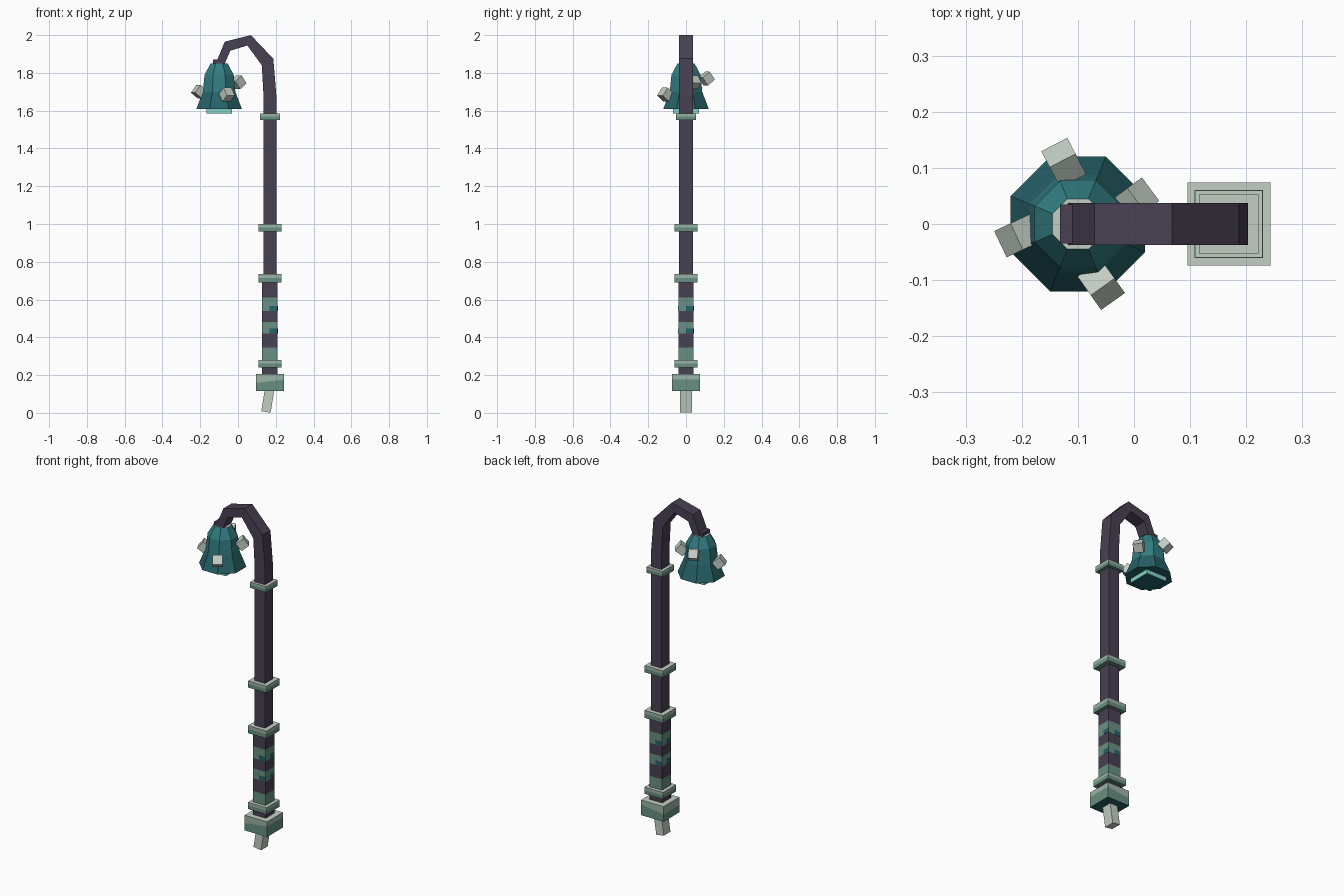
import bpy, bmesh
from math import radians, cos, sin, pi
from mathutils import Matrix, Vector

if "Cube" in bpy.data.objects:
    bpy.data.objects.remove(bpy.data.objects["Cube"])


def material(name, rgb):
    lin = [((c / 255 + 0.055) / 1.055) ** 2.4 for c in rgb] + [1.0]
    m = bpy.data.materials.new(name)
    m.diffuse_color = lin
    m.use_nodes = True
    m.node_tree.nodes["Principled BSDF"].inputs["Base Color"].default_value = lin
    return m


PLUM = material("dark plum", (72, 64, 82))
PALE = material("pale stone", (196, 207, 196))
SAGE = material("sage", (156, 180, 166))
GREEN = material("weathered green", (104, 144, 131))
TEAL = material("teal", (50, 125, 130))
DEEP = material("deep teal", (38, 98, 104))
GLOW = material("lamp glow", (130, 212, 202))


def finish(name, bm, mats, rule=None):
    bmesh.ops.recalc_face_normals(bm, faces=bm.faces[:])
    bm.normal_update()
    if rule:
        for f in bm.faces:
            f.material_index = rule(f.calc_center_median(), f.normal)
    me = bpy.data.meshes.new(name)
    bm.to_mesh(me)
    bm.free()
    for m in mats:
        me.materials.append(m)
    ob = bpy.data.objects.new(name, me)
    bpy.context.collection.objects.link(ob)
    return ob


def box(name, center, size, mats, rot=Matrix(), cuts=(), rule=None):
    """Box with optional cutting planes given as (height, slope along x)."""
    bm = bmesh.new()
    mat = Matrix.Translation(center) @ rot @ Matrix.Diagonal((*size, 1))
    bmesh.ops.create_cube(bm, size=1, matrix=mat)
    for z, slope in cuts:
        bmesh.ops.bisect_plane(bm, geom=bm.verts[:] + bm.edges[:] + bm.faces[:],
                               plane_co=(center[0], center[1], z),
                               plane_no=(-slope, 0, 1))
    return finish(name, bm, mats, rule)


def extrude_outline(name, outer, inner, half, mat):
    """Strip between two xz paths, given thickness along y."""
    bm = bmesh.new()
    rings = []
    for (ax, az), (bx, bz) in zip(outer, inner):
        rings.append([bm.verts.new(p) for p in
                      ((ax, -half, az), (ax, half, az), (bx, half, bz), (bx, -half, bz))])
    for r, s in zip(rings, rings[1:]):
        for i in range(4):
            j = (i + 1) % 4
            bm.faces.new((r[i], r[j], s[j], s[i]))
    bm.faces.new(rings[0])
    bm.faces.new(rings[-1])
    return finish(name, bm, [mat])


POLE_X = 0.169
BELL_X = -0.10

# Upper pole and hooked arm
extrude_outline(
    "pole_and_hook",
    [(0.203, 0.70), (0.203, 1.68), (0.187, 1.875), (0.068, 2.0), (-0.07, 1.965), (-0.12, 1.845)],
    [(0.135, 0.70), (0.135, 1.68), (0.126, 1.84), (0.05, 1.945), (-0.04, 1.918), (-0.072, 1.845)],
    0.037, PLUM)
box("hook_end", (-0.104, 0, 1.855), (0.056, 0.07, 0.03), [PLUM])

# Banded grip
bands = [(0.28, 0.345), (0.42, 0.48), (0.54, 0.61)]
box("grip", (POLE_X, 0, 0.455), (0.082, 0.082, 0.53), [PLUM, GREEN],
    cuts=[(z, 0) for band in bands for z in band],
    rule=lambda c, n: int(any(lo < c.z < hi for lo, hi in bands)))

# Dark worn corners on the grip bands, one on each side of the grip
for k in range(4):
    turn = Matrix.Rotation(k * pi / 2, 4, "Z")
    for i, (lo, hi) in enumerate(bands[1:]):
        offset = turn @ Vector((0.02, -0.041, 0))
        box(f"band_shade_{k}_{i}", (POLE_X + offset.x, offset.y, lo + 0.013),
            (0.042, 0.002, 0.026), [DEEP], rot=turn)

# Collars around the pole
for i, (lo, hi, half) in enumerate([(0.24, 0.28, 0.061), (0.69, 0.735, 0.061),
                                    (0.96, 1.0, 0.06), (1.55, 1.585, 0.053)]):
    split = lo + 0.55 * (hi - lo)
    box(f"collar_{i}", (POLE_X, 0, (lo + hi) / 2), (2 * half, 2 * half, hi - lo),
        [PALE, SAGE, GREEN], cuts=[(split, 0)],
        rule=lambda c, n: 0 if n.z > 0.9 else 1 if c.z > split else 2)

# Pommel with a slanted colour split, and its crooked spike
box("pommel", (POLE_X, 0, 0.16), (0.148, 0.148, 0.09), [PALE, SAGE, GREEN, DEEP],
    cuts=[(0.168, 0.12)],
    rule=lambda c, n: 0 if n.z > 0.9 else 3 if n.z < -0.9 else
    1 if c.z > 0.168 + 0.12 * (c.x - POLE_X) else 2)
box("pommel_spike", (0.158, 0, 0.067), (0.05, 0.062, 0.126), [PALE],
    rot=Matrix.Rotation(radians(9), 4, "Y"))

# Eight-sided bell shade
bm = bmesh.new()
loops = []
for apothem, z in [(0.045, 1.85), (0.077, 1.79), (0.086, 1.70), (0.12, 1.61)]:
    r = apothem / cos(pi / 8)
    angles = [(i + 0.5) * pi / 4 for i in range(8)]
    loops.append([bm.verts.new((BELL_X + r * cos(a), r * sin(a), z)) for a in angles])
for a, b in zip(loops, loops[1:]):
    for i in range(8):
        bm.faces.new((a[i], a[i - 1], b[i - 1], b[i]))
bm.faces.new(loops[0])
bm.faces.new(loops[-1])
finish("bell_shade", bm, [PALE, TEAL, DEEP],
       lambda c, n: 0 if n.z > 0.9 else 1 if c.z > 1.7 else 2)

# Glowing lamp block under the bell
box("lamp", (BELL_X, 0, 1.605), (0.136, 0.136, 0.04), [GLOW, DEEP],
    rule=lambda c, n: int(n.z < -0.9))

# Stubby blocks around the bell
for i, (angle, reach, z) in enumerate([(22, 0.108, 1.75), (103, 0.112, 1.77),
                                       (191, 0.107, 1.70), (291, 0.116, 1.685)]):
    a = radians(angle)
    rot = Matrix.Rotation(a + 0.25, 4, "Z") @ Matrix.Rotation(radians(-38), 4, "Y")
    box(f"bell_block_{i}", (BELL_X + reach * cos(a), reach * sin(a), z),
        (0.052, 0.052, 0.052), [PALE], rot=rot)
